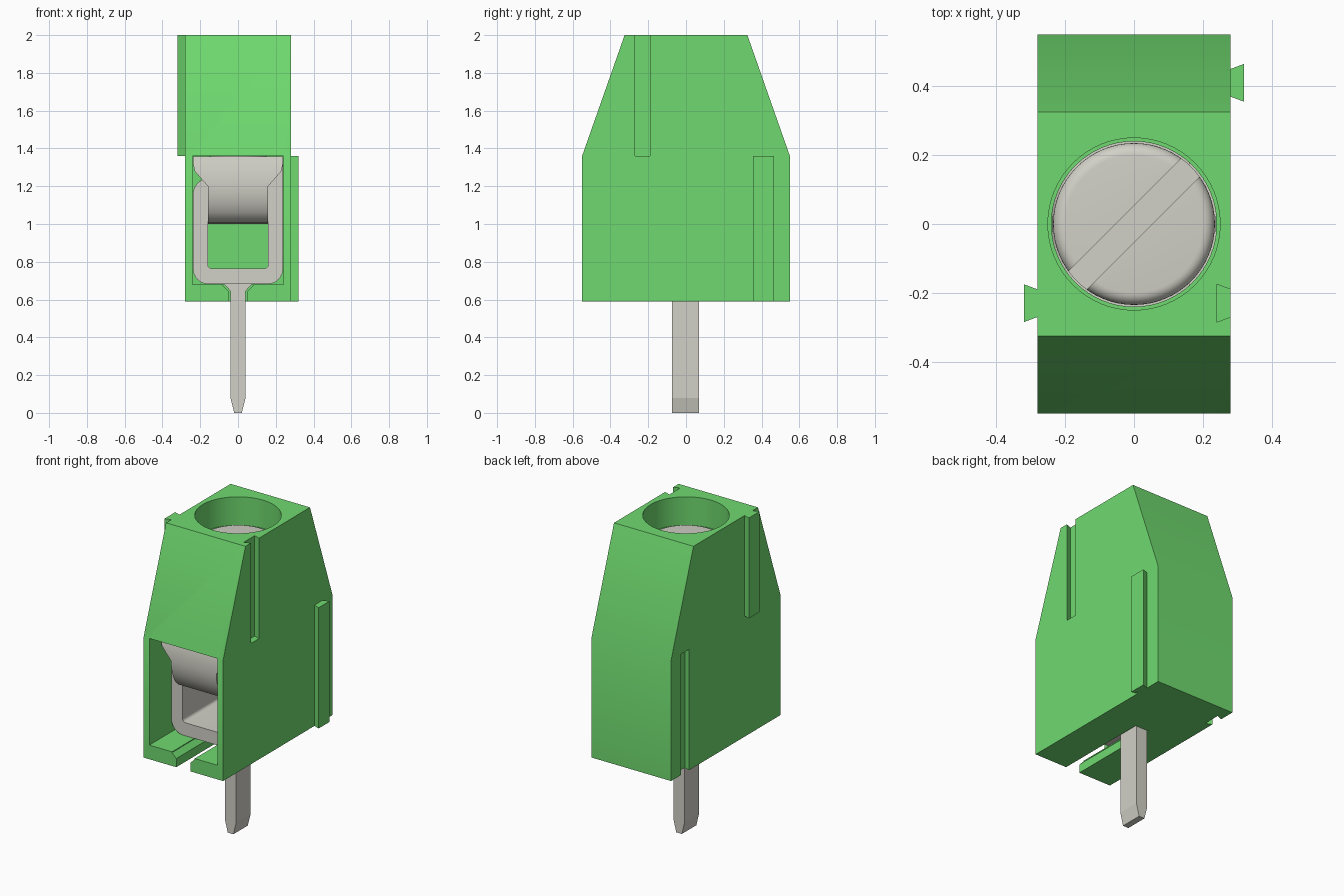
import bpy, bmesh, math
from mathutils import Matrix

if "Cube" in bpy.data.objects:
    bpy.data.objects.remove(bpy.data.objects["Cube"], do_unlink=True)


def material(name, rgb):
    m = bpy.data.materials.new(name)
    m.use_nodes = True
    m.diffuse_color = (*rgb, 1)
    m.node_tree.nodes["Principled BSDF"].inputs["Base Color"].default_value = (*rgb, 1)
    return m


GREEN = material("green plastic", (0.16, 0.70, 0.16))
STEEL = material("pale steel", (0.64, 0.635, 0.57))


def finish(name, bm, mat):
    bmesh.ops.recalc_face_normals(bm, faces=bm.faces)
    mesh = bpy.data.meshes.new(name)
    bm.to_mesh(mesh)
    bm.free()
    mesh.materials.append(mat)
    ob = bpy.data.objects.new(name, mesh)
    bpy.context.collection.objects.link(ob)
    return ob


def prism(name, pts, axis, lo, hi, mat):
    """Extrude a 2D outline along the given axis from lo to hi."""
    place = {"x": lambda a, b, t: (t, a, b),
             "y": lambda a, b, t: (a, t, b),
             "z": lambda a, b, t: (a, b, t)}[axis]
    bm = bmesh.new()
    low = [bm.verts.new(place(a, b, lo)) for a, b in pts]
    high = [bm.verts.new(place(a, b, hi)) for a, b in pts]
    bm.faces.new(low)
    bm.faces.new(high)
    for i in range(len(pts)):
        j = (i + 1) % len(pts)
        bm.faces.new((low[i], low[j], high[j], high[i]))
    return finish(name, bm, mat)


def rect(a0, b0, a1, b1):
    return [(a0, b0), (a1, b0), (a1, b1), (a0, b1)]


def round_rect(a0, b0, a1, b1, r, steps=6):
    pts = []
    corners = [(a1 - r, b1 - r), (a0 + r, b1 - r), (a0 + r, b0 + r), (a1 - r, b0 + r)]
    for k, (ca, cb) in enumerate(corners):
        for i in range(steps + 1):
            t = math.pi / 2 * (k + i / steps)
            pts.append((ca + r * math.cos(t), cb + r * math.sin(t)))
    return pts


def lathe(name, profile, mat, steps=64):
    """Spin an (r, z) profile round the z axis; it starts and ends at r = 0."""
    bm = bmesh.new()
    verts = [bm.verts.new((r, 0, z)) for r, z in profile]
    edges = [bm.edges.new(p) for p in zip(verts, verts[1:])]
    bmesh.ops.spin(bm, geom=verts + edges, cent=(0, 0, 0), axis=(0, 0, 1),
                   angle=math.tau, steps=steps)
    bmesh.ops.remove_doubles(bm, verts=bm.verts, dist=0.0005)
    return finish(name, bm, mat)


def combine(ob, other, operation="DIFFERENCE"):
    mod = ob.modifiers.new("combine", "BOOLEAN")
    mod.operation = operation
    mod.solver = "EXACT"
    mod.object = other
    other.hide_render = True
    bpy.context.view_layer.objects.active = ob
    bpy.ops.object.modifier_apply(modifier=mod.name)
    bpy.data.objects.remove(other, do_unlink=True)


def smooth(ob, angle=35):
    bpy.ops.object.select_all(action="DESELECT")
    ob.select_set(True)
    bpy.context.view_layer.objects.active = ob
    bpy.ops.object.shade_smooth_by_angle(angle=math.radians(angle))


def dovetail(name, x, y, lo, hi, inner=0.0):
    """Flaring rail; its root lies at x and it widens outwards in -x or +x."""
    side, root = x
    narrow, wide, depth = 0.04, 0.055, 0.04
    slope = (wide - narrow) / depth
    n = narrow - slope * inner
    pts = [(root - side * inner, y - n), (root + side * depth, y - wide),
           (root + side * depth, y + wide), (root - side * inner, y + n)]
    return prism(name, pts, "z", lo, hi, GREEN)


# Housing shell
W = 0.28
housing = prism("housing", [(-0.55, 0.59), (0.55, 0.59), (0.55, 1.36), (0.325, 2.0),
                            (-0.325, 2.0), (-0.55, 1.36)], "x", -W, W, GREEN)

# Wire chamber, pin slot and screw well
combine(housing, prism("chamber_cutter", rect(-0.24, 0.68, 0.24, 1.36),
                       "y", -0.7, 0.34, GREEN))
combine(housing, prism("slot_cutter", [(-0.05, 0.5), (0.05, 0.5), (0.05, 0.645), (0.08, 0.675),
                                       (0.08, 0.72), (-0.08, 0.72), (-0.08, 0.675),
                                       (-0.05, 0.645)], "y", -0.7, 0.075, GREEN))
combine(housing, lathe("well_cutter", [(0, 1.3), (0.24, 1.3), (0.24, 1.82), (0.25, 1.82),
                                       (0.25, 2.1), (0, 2.1)], GREEN))

# Grooves that receive the rails of a neighbour
combine(housing, dovetail("groove_cutter", (-1, W), -0.23, 1.36, 2.1, 0.02))
combine(housing, dovetail("groove_cutter", (1, -W), 0.41, 0.5, 1.36, 0.02))
smooth(housing)

# Rails
dovetail("upper_right_rail", (-1, -W), -0.23, 1.36, 2.0)
dovetail("lower_left_rail", (1, W), 0.41, 0.59, 1.36)

# Clamp cage
cage = prism("clamp_cage", round_rect(-0.238, 0.682, 0.238, 1.24, 0.08), "y", -0.33, 0.33, STEEL)
combine(cage, prism("cage_cutter", round_rect(-0.16, 0.765, 0.16, 1.17, 0.02),
                    "y", -0.5, 0.5, STEEL))
smooth(cage)
prism("cage_overlap", rect(0.16, 1.1, 0.238, 1.35), "y", -0.33, 0.2, STEEL)

# Curved pressure plate, wide at the top and narrow at the foot
outer = [(-0.425, 1.358), (-0.435, 1.32), (-0.443, 1.28), (-0.446, 1.24), (-0.447, 1.2),
         (-0.443, 1.155), (-0.432, 1.11), (-0.41, 1.06), (-0.38, 1.025), (-0.34, 1.006),
         (-0.29, 1.0), (0.28, 1.0)]
inner = [(y + 0.05, max(z, 1.05)) for y, z in outer]
bm = bmesh.new()


def half_width(z):
    return 0.16 + 0.078 * min(1, max(0, (z - 1.2) / 0.09))


rows = [[bm.verts.new((s * half_width(o[1]), p[0], p[1])) for p in (o, i) for s in (-1, 1)]
        for o, i in zip(outer, inner)]
for a, b in zip(rows, rows[1:]):
    for i, j in ((0, 1), (1, 3), (3, 2), (2, 0)):
        bm.faces.new((a[i], a[j], b[j], b[i]))
for end in (rows[0], rows[-1]):
    bm.faces.new((end[0], end[1], end[3], end[2]))
smooth(finish("pressure_plate", bm, STEEL))

# Slotted screw with a rounded rim
TOP, R, F = 1.84, 0.235, 0.035
rim = [(R - F + F * math.cos(t), TOP - F + F * math.sin(t))
       for t in (math.pi / 2 * i / 6 for i in range(7))]
screw = lathe("screw", [(0, 1.03), (0.15, 1.03), (0.15, 1.4), (R, 1.4)] + rim + [(0, TOP)], STEEL)
slot = prism("screw_slot_cutter", rect(-0.4, -0.037, 0.4, 0.037), "z", TOP - 0.08, TOP + 0.1, STEEL)
slot.data.transform(Matrix.Rotation(math.radians(45), 4, "Z"))
combine(screw, slot)
smooth(screw)

# Solder pin with tapered tip and flared root
half = [(0.02, 0.0), (0.04, 0.08), (0.04, 0.645), (0.075, 0.682)]
prism("solder_pin", half + [(-x, z) for x, z in reversed(half)], "y", -0.075, 0.07, STEEL)
